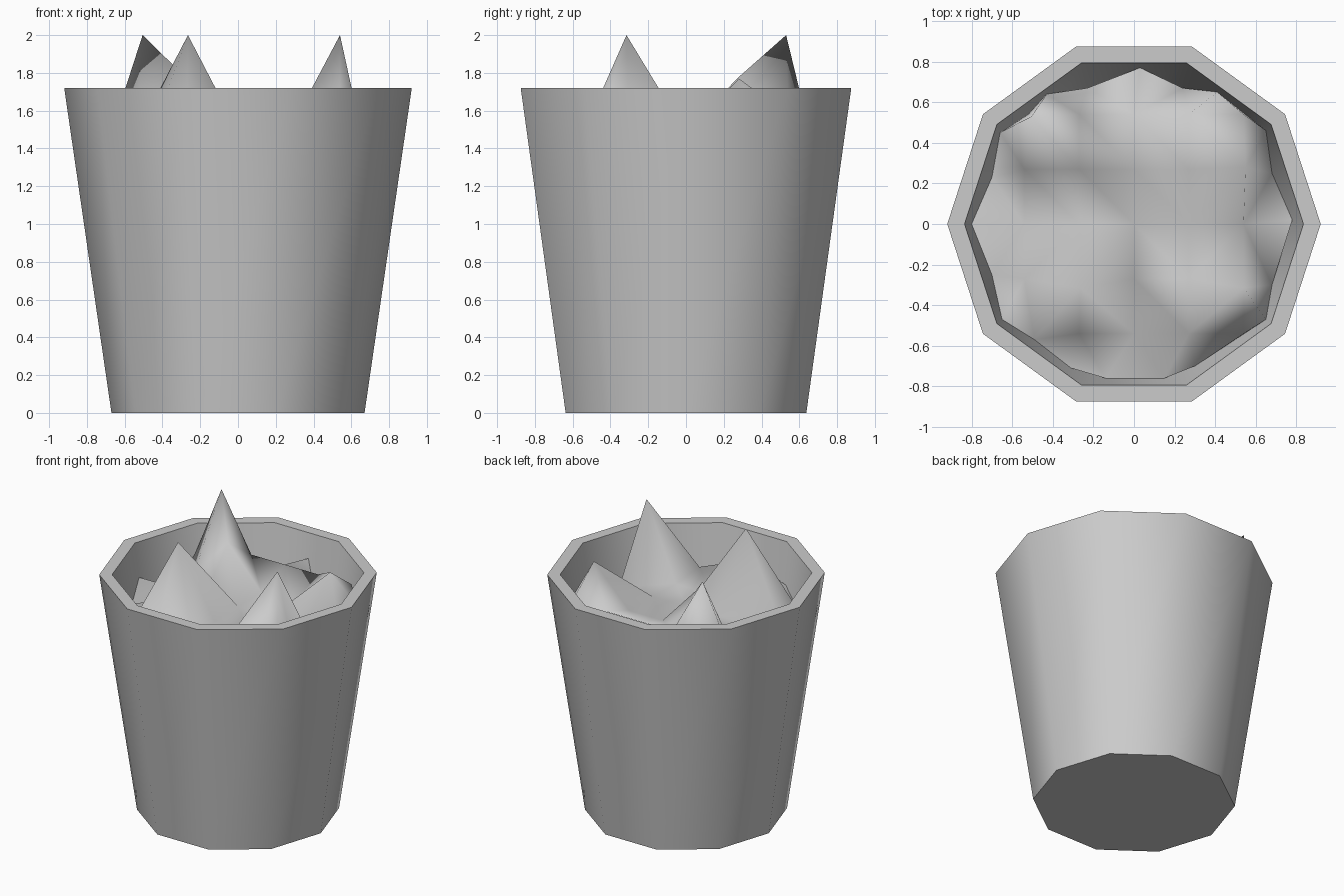
import bpy, bmesh, math
from mathutils import Vector
from mathutils.geometry import delaunay_2d_cdt

if "Cube" in bpy.data.objects:
    bpy.data.objects.remove(bpy.data.objects["Cube"])

SIDES, H = 10, 1.72
R_IN, TAPER = 0.835, 0.145


def finish(name, bm, angle):
    bmesh.ops.recalc_face_normals(bm, faces=bm.faces)
    me = bpy.data.meshes.new(name)
    bm.to_mesh(me)
    bm.free()
    ob = bpy.data.objects.new(name, me)
    bpy.context.collection.objects.link(ob)
    bpy.ops.object.select_all(action='DESELECT')
    ob.select_set(True)
    bpy.context.view_layer.objects.active = ob
    bpy.ops.object.shade_smooth_by_angle(angle=math.radians(angle))
    return ob


# Bucket: ten-sided tapered wall with a flat rim, inner wall and floor
bm = bmesh.new()
rings = []
for r, z in [(0.67, 0), (0.92, H), (R_IN, H), (R_IN - TAPER * (H - 0.08), 0.08)]:
    rings.append([bm.verts.new((r * math.cos(math.tau * i / SIDES),
                                r * math.sin(math.tau * i / SIDES), z))
                  for i in range(SIDES)])
for a, b in zip(rings, rings[1:]):
    for i in range(SIDES):
        j = (i + 1) % SIDES
        bm.faces.new((a[i], a[j], b[j], b[i]))
bm.faces.new(rings[0])
bm.faces.new(rings[-1])
finish("bucket", bm, 40)


# Contents: spiky height field on a grid, meeting the inner wall
def wall_height(x, y):
    half = math.pi / SIDES
    ap = max(x * math.cos(half * (2 * k + 1)) + y * math.sin(half * (2 * k + 1))
             for k in range(SIDES))
    z = H - (R_IN - ap / math.cos(half)) / TAPER
    return min(1.6, max(0.95, z))


peaks = {(-2, 2): (-0.505, 0.53, 2.0), (-1, -1): (-0.265, -0.315, 2.0),
         (2, -1): (0.54, -0.315, 2.0), (2, 1): (0.55, 0.28, 1.77),
         (-1, 1): (-0.27, 0.27, 1.77)}
row_level = {-2: 1.49, -1: 1.47, 0: 1.48, 1: 1.48, 2: 1.58}
pts, index = [], {}
for j in range(-2, 3):
    for i in range(-2, 3):
        index[i, j] = len(pts)
        pts.append(peaks.get((i, j), (i * 0.27, j * 0.27, row_level[j])))

outline = [(0.78, 0.02), (0.68, 0.25), (0.65, 0.46), (0.41, 0.65), (0.24, 0.67),
           (0.03, 0.77), (-0.23, 0.67), (-0.43, 0.64), (-0.52, 0.54), (-0.66, 0.45),
           (-0.70, 0.23), (-0.80, 0.0), (-0.70, -0.25), (-0.65, -0.47), (-0.49, -0.57),
           (-0.31, -0.71), (-0.14, -0.76), (0.15, -0.76), (0.30, -0.70),
           (0.65, -0.47), (0.68, -0.30)]
first = len(pts)
pts += [(x, y, wall_height(x, y)) for x, y in outline]
edges = [(first + k, first + (k + 1) % len(outline)) for k in range(len(outline))]
# Crease lines running off the spikes
edges += [(index[2, 1], index[1, 2]), (index[2, 1], index[1, 0]),
          (index[-1, -1], index[0, 0]), (index[-2, 2], index[-1, 1])]

vs, _, faces, orig, _, _ = delaunay_2d_cdt([Vector(p[:2]) for p in pts], edges, [], 1, 1e-5)
bm = bmesh.new()
verts = [bm.verts.new((v.x, v.y, pts[o[0]][2] if o else 1.48)) for v, o in zip(vs, orig)]
for f in faces:
    bm.faces.new([verts[k] for k in f])
heap = finish("spiky_contents", bm, 180)
# Keep the open height field facing up
if sum(p.normal.z for p in heap.data.polygons) < 0:
    heap.data.flip_normals()
